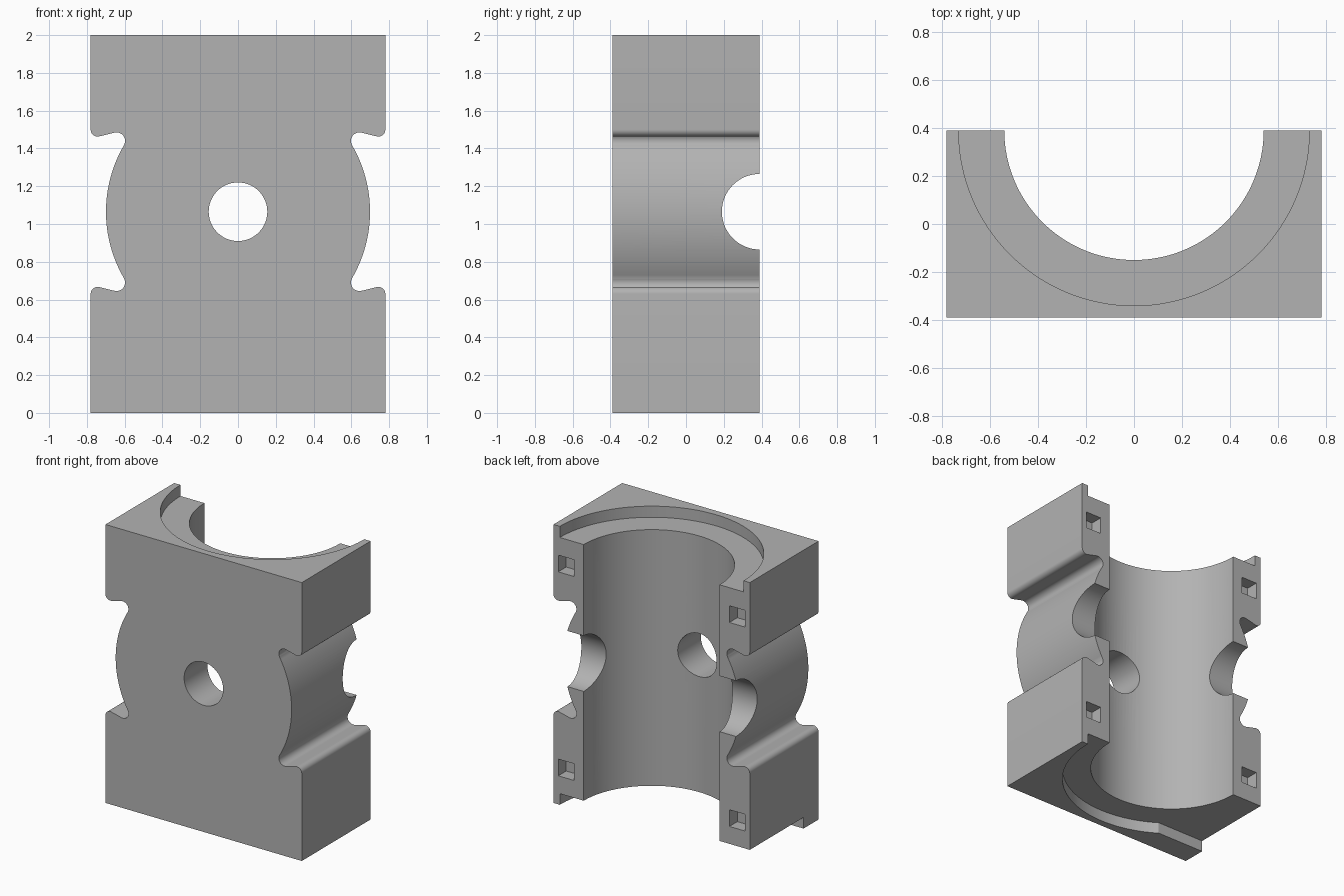
import bpy
import bmesh
from math import radians, cos, sin, pi
from mathutils import Matrix, Vector

cube = bpy.data.objects.get("Cube")
if cube:
    bpy.data.objects.remove(cube, do_unlink=True)

HALF_W, HALF_D, HEIGHT = 0.78, 0.39, 2.0
MID_Z = 1.065          # height of the waist and its cross holes
RECESS = 0.08          # depth of the end recesses

grey = bpy.data.materials.new("plain grey")
grey.use_nodes = True
colour = (0.45, 0.45, 0.45, 1)
grey.diffuse_color = colour
grey.node_tree.nodes["Principled BSDF"].inputs["Base Color"].default_value = colour


def make_object(name, bm):
    bmesh.ops.recalc_face_normals(bm, faces=bm.faces)
    mesh = bpy.data.meshes.new(name)
    bm.to_mesh(mesh)
    bm.free()
    mesh.materials.append(grey)
    obj = bpy.data.objects.new(name, mesh)
    bpy.context.collection.objects.link(obj)
    return obj


def arc(cx, cz, r, start, end, steps):
    angles = [radians(start + (end - start) * i / steps) for i in range(steps + 1)]
    return [(cx + r * cos(a), cz + r * sin(a)) for a in angles]


def cylinder(name, radius, length, centre, axis):
    bm = bmesh.new()
    turn = Vector((0, 0, 1)).rotation_difference(Vector(axis)).to_matrix().to_4x4()
    bmesh.ops.create_cone(bm, cap_ends=True, segments=128, radius1=radius, radius2=radius,
                          depth=length, matrix=Matrix.Translation(centre) @ turn)
    return make_object(name, bm)


def box(name, low, high):
    bm = bmesh.new()
    low, high = Vector(low), Vector(high)
    bmesh.ops.create_cube(bm, size=1, matrix=Matrix.Translation((low + high) / 2)
                          @ Matrix.Diagonal((*(high - low), 1)))
    return make_object(name, bm)


# Side outline: rounded lip, groove, then bulging waist, mirrored up and down
upper = (arc(HALF_W - 0.037, MID_Z + 0.435, 0.037, 0, -104, 10)
         + arc(0.643, MID_Z + 0.375, 0.045, 76, 210, 16)
         + arc(0, MID_Z, 0.699, 30.2, 0, 20))
lower = [(x, 2 * MID_Z - z) for x, z in reversed(upper[:-1])]
right_side = [(HALF_W, HEIGHT)] + upper + lower + [(HALF_W, 0)]
outline = right_side + [(-x, z) for x, z in reversed(right_side)]

# Block extruded from front to back
bm = bmesh.new()
face = bm.faces.new([bm.verts.new((x, -HALF_D, z)) for x, z in outline])
extruded = bmesh.ops.extrude_face_region(bm, geom=[face])["geom"]
bmesh.ops.translate(bm, vec=(0, 2 * HALF_D, 0),
                    verts=[v for v in extruded if isinstance(v, bmesh.types.BMVert)])
block = make_object("half_bearing_block", bm)

# Main bore, stepped ends and cross holes
cutters = [
    cylinder("bore_cutter", 0.54, 3, (0, HALF_D, 1), (0, 0, 1)),
    cylinder("top_recess_cutter", 0.73, 2 * RECESS, (0, HALF_D, HEIGHT), (0, 0, 1)),
    cylinder("bottom_recess_cutter", 0.73, 2 * RECESS, (0, HALF_D, 0), (0, 0, 1)),
    box("bottom_notch_cutter", (-1, -0.22, -RECESS), (-0.3, 1, RECESS)),
    cylinder("side_hole_cutter", 0.2, 3, (0, HALF_D, MID_Z), (1, 0, 0)),
    cylinder("front_hole_cutter", 0.155, 1, (0, -HALF_D, MID_Z), (0, 1, 0)),
]

# Square pockets in the back mating faces
for x in (-0.68, 0.68):
    for z in (0.265, 1.73):
        cutters.append(box("pocket_cutter", (x - 0.062, HALF_D - 0.09, z - 0.06),
                           (x + 0.062, HALF_D + 0.1, z + 0.06)))

bpy.ops.object.select_all(action='DESELECT')
bpy.context.view_layer.objects.active = block
block.select_set(True)
for cutter in cutters:
    cutter.hide_render = True
    cut = block.modifiers.new(cutter.name, 'BOOLEAN')
    cut.operation = 'DIFFERENCE'
    cut.solver = 'EXACT'
    cut.object = cutter
    bpy.ops.object.modifier_apply(modifier=cut.name)
    bpy.data.objects.remove(cutter, do_unlink=True)

bpy.ops.object.shade_smooth_by_angle(angle=radians(30))
